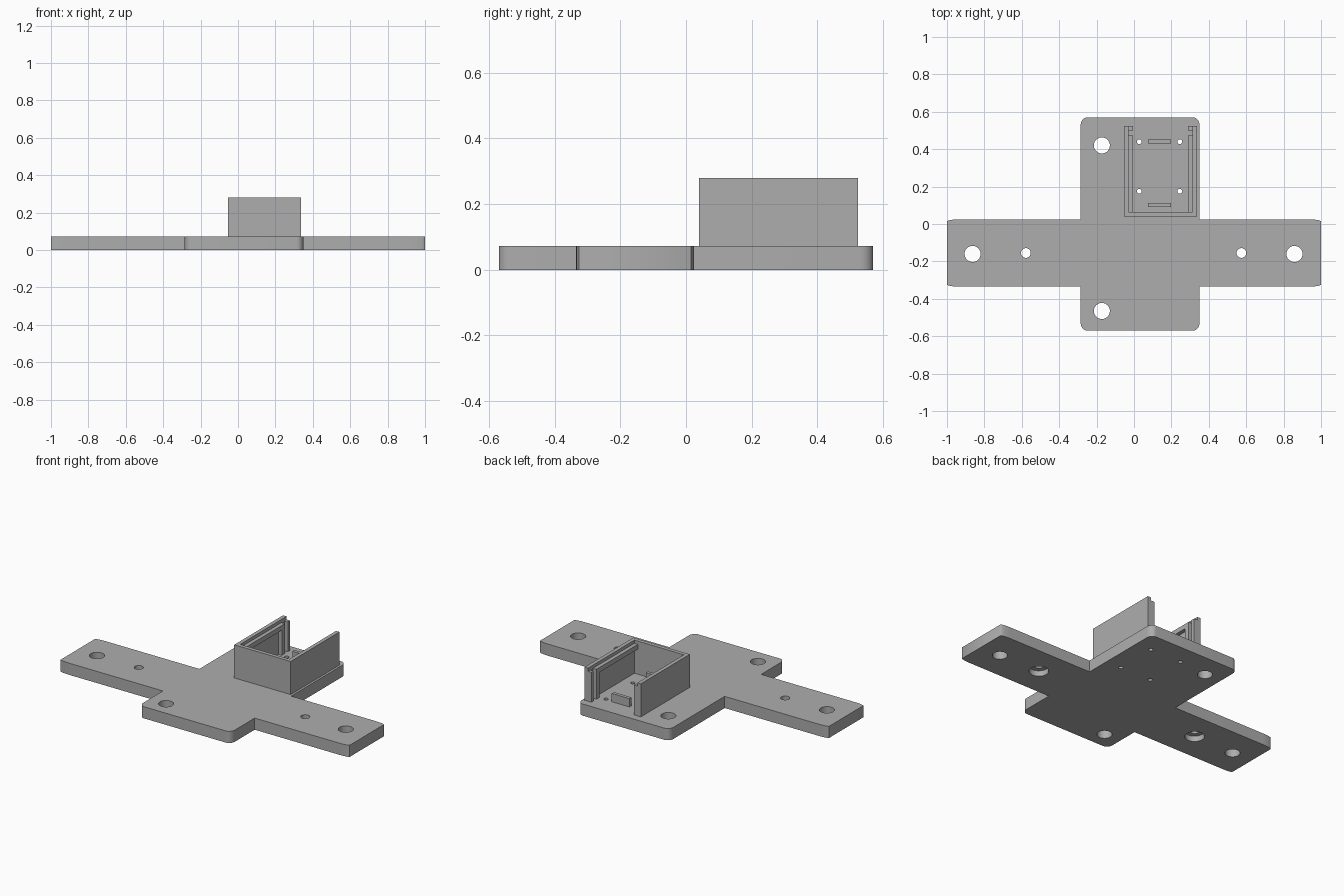
import bpy
import bmesh
from math import sin, cos, pi, radians

cube = bpy.data.objects.get("Cube")
if cube:
    bpy.data.objects.remove(cube, do_unlink=True)

GREY = (0.42, 0.42, 0.42, 1)
grey = bpy.data.materials.new("plain grey")
grey.use_nodes = True
grey.diffuse_color = GREY
grey.node_tree.nodes["Principled BSDF"].inputs["Base Color"].default_value = GREY


def prism(name, outline, z0, z1):
    """Extrude a closed xy outline from z0 up to z1."""
    bm = bmesh.new()
    face = bm.faces.new([bm.verts.new((x, y, z0)) for x, y in outline])
    top = bmesh.ops.extrude_face_region(bm, geom=[face])["geom"]
    verts = [v for v in top if isinstance(v, bmesh.types.BMVert)]
    bmesh.ops.translate(bm, verts=verts, vec=(0, 0, z1 - z0))
    bmesh.ops.recalc_face_normals(bm, faces=bm.faces)
    mesh = bpy.data.meshes.new(name)
    bm.to_mesh(mesh)
    bm.free()
    mesh.materials.append(grey)
    obj = bpy.data.objects.new(name, mesh)
    bpy.context.collection.objects.link(obj)
    return obj


def box(name, x0, x1, y0, y1, z0, z1):
    return prism(name, [(x0, y0), (x1, y0), (x1, y1), (x0, y1)], z0, z1)


def corner(x, y, sx, sy, rx, ry, steps=8):
    """Elliptical outer corner, listed counter-clockwise."""
    pts = []
    for i in range(steps + 1):
        a = i / steps * pi / 2
        pts.append((x - sx * rx * (1 - cos(a)), y - sy * ry * (1 - sin(a))))
    return pts if sx * sy > 0 else pts[::-1]


# Cross-shaped base plate
BX0, BX1, BY = -0.285, 0.35, 0.57
AY0, AY1 = -0.335, 0.025
TOP = 0.073
body, arm = (0.035, 0.04), (0.07, 0.012)
outline = (corner(1, AY1, 1, 1, *arm) + [(BX1, AY1)]
           + corner(BX1, BY, 1, 1, *body) + corner(BX0, BY, -1, 1, *body)
           + [(BX0, AY1)] + corner(-1, AY1, -1, 1, *arm)
           + corner(-1, AY0, -1, -1, *arm) + [(BX0, AY0)]
           + corner(BX0, -BY, -1, -1, *body) + corner(BX1, -BY, 1, -1, *body)
           + [(BX1, AY0)] + corner(1, AY0, 1, -1, *arm))
plate = prism("base_plate", outline, 0, TOP)


def drill(x, y, r, z0=-0.05, z1=0.15):
    """Cut a round hole into the plate."""
    ring = [(x + r * cos(i * pi / 16), y + r * sin(i * pi / 16)) for i in range(32)]
    cutter = prism("hole_cutter", ring, z0, z1)
    cutter.hide_render = True
    mod = plate.modifiers.new("hole", "BOOLEAN")
    mod.operation, mod.solver, mod.object = "DIFFERENCE", "EXACT", cutter
    bpy.ops.object.modifier_apply(modifier=mod.name)
    bpy.data.objects.remove(cutter, do_unlink=True)


bpy.context.view_layer.objects.active = plate
plate.select_set(True)

# Large mounting holes
for x, y in [(-0.863, -0.16), (0.858, -0.16), (-0.172, 0.42), (-0.172, -0.465)]:
    drill(x, y, 0.043)
# Arm screw holes, counterbored from below
for x in (-0.578, 0.574):
    drill(x, -0.155, 0.056, -0.05, 0.035)
    drill(x, -0.155, 0.026)
# Tiny holes inside the holder
for x in (0.028, 0.245):
    for y in (0.175, 0.44):
        drill(x, y, 0.013)
bpy.ops.object.shade_smooth_by_angle(angle=radians(30))

# Open-backed holder: front wall and two side walls
CX, HALF, T = 0.141, 0.195, 0.024
Y0, Y1, H = 0.04, 0.523, 0.28
LIP = H - 0.02
u_shape = [(CX - HALF, Y0), (CX + HALF, Y0), (CX + HALF, Y1), (CX + HALF - T, Y1),
           (CX + HALF - T, Y0 + T), (CX - HALF + T, Y0 + T),
           (CX - HALF + T, Y1), (CX - HALF, Y1)]
prism("holder_walls", u_shape, TOP, H)

# Inner rails framing each side wall, with a slot near the open end
for side, label in ((-1, "right"), (1, "left")):
    xs = sorted((CX + side * (HALF - T), CX + side * (HALF - 2 * T)))
    box(label + "_end_rib", *xs, Y1 - 0.022, Y1, TOP, LIP)
    box(label + "_slot_post", *xs, Y1 - 0.08, Y1 - 0.05, TOP, LIP)
    box(label + "_top_rail", *xs, Y0 + T, Y1 - 0.08, LIP - 0.03, LIP)

# Small support blocks on the floor
for label, y in (("front", 0.092), ("back", 0.43)):
    box(label + "_support_block", 0.075, 0.198, y, y + 0.021, TOP, 0.125)
